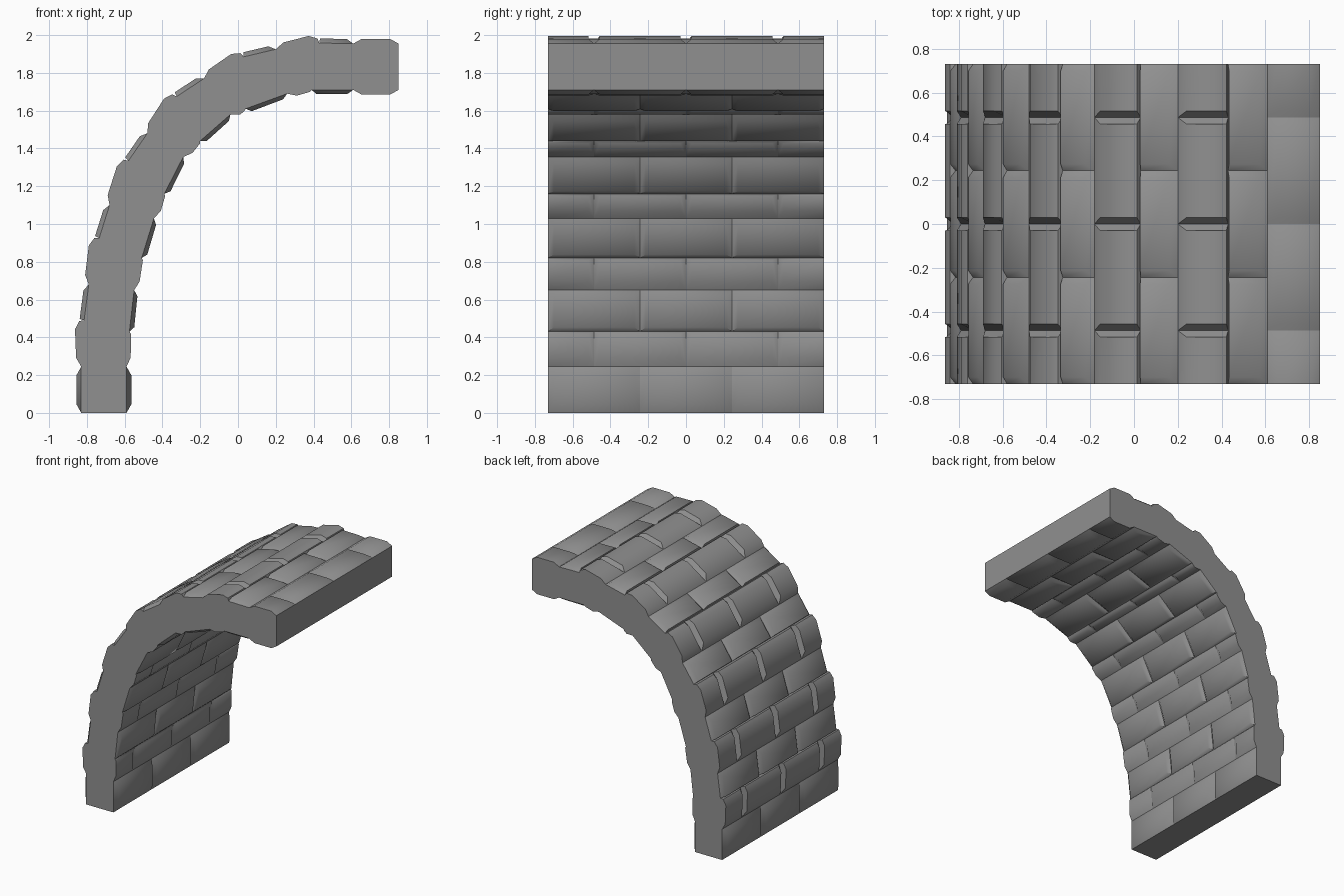
import bpy, bmesh
from math import radians
from mathutils import Vector

if "Cube" in bpy.data.objects:
    bpy.data.objects.remove(bpy.data.objects["Cube"])

HALF = 0.73            # half depth of the vault
BRICK = 2 * HALF / 3   # brick length along y

# Mortar joints (x, z) from the foot to the crown, on the outer and inner side
OUTER = [(-.83, 0), (-.83, .245), (-.815, .49), (-.79, .68), (-.735, .925),
         (-.68, 1.10), (-.58, 1.335), (-.48, 1.48), (-.325, 1.675), (-.18, 1.77),
         (.03, 1.885), (.20, 1.925), (.43, 1.958), (.61, 1.955), (.85, 1.955)]
INNER = [(-.59, 0), (-.59, .245), (-.575, .43), (-.55, .65), (-.51, .82),
         (-.445, 1.03), (-.39, 1.16), (-.29, 1.355), (-.20, 1.44), (-.04, 1.58),
         (.04, 1.61), (.26, 1.69), (.39, 1.71), (.61, 1.71), (.85, 1.71)]
ROWS = len(OUTER) - 1

# Brick bumps: (distance from row start, or from row end if negative; height)
FLAT = [(.045, .025), (-.045, .025)]
OUT_FULL = [(.004, .024), (-.035, .024)]
OUT_HALF = [(.045, .03), (-.05, .045), (-.005, .025)]
IN_FULL = [(.026, .023), (-.03, .021)]
IN_HALF = [(.05, .018), (-.01, .009)]

bm = bmesh.new()


def face(points):
    bm.faces.new([bm.verts.new(p) for p in points])


def brick(p0, p1, side, bumps, y0, y1, c0, c1):
    """Chamfered brick face over the joint line p0-p1, between y0 and y1."""
    d = (p1 - p0).normalized()
    n = Vector((-d.y, d.x)) * side
    prof = [(p0, 0)]
    for along, h in bumps:
        base = p0 if along > 0 else p1
        prof.append((base + d * along + n * h, 1))
    prof.append((p1, 0))
    near = [bm.verts.new((p.x, y0 + c0 * k, p.y)) for p, k in prof]
    far = [bm.verts.new((p.x, y1 - c1 * k, p.y)) for p, k in prof]
    for i in range(len(prof) - 1):
        bm.faces.new((near[i], near[i + 1], far[i + 1], far[i]))
    bm.faces.new(near)
    bm.faces.new(far)


# Brick courses on both sides of the vault, in running bond
for joints, side, full, half in ((OUTER, 1, OUT_FULL, OUT_HALF),
                                 (INNER, -1, IN_FULL, IN_HALF)):
    for r in range(ROWS):
        p0, p1 = Vector(joints[r]), Vector(joints[r + 1])
        offset = r % 2
        bumps = half if offset else full
        if r in (0, ROWS - 1):
            bumps = FLAT
        for i in range(3 + offset):
            start = -HALF + (i - offset / 2) * BRICK
            y0, y1 = max(start, -HALF), min(start + BRICK, HALF)
            # half bricks are cut flush at the vault ends
            c0 = 0 if offset and i == 0 else .03
            c1 = 0 if offset and i == 3 else .03
            brick(p0, p1, side, bumps, y0, y1, c0, c1)

# Flat front and back faces of the wall
for y in (-HALF, HALF):
    for r in range(ROWS):
        ring = (OUTER[r], OUTER[r + 1], INNER[r + 1], INNER[r])
        face([(x, y, z) for x, z in ring])

# Foot and crown end faces
for r in (0, ROWS):
    (xo, zo), (xi, zi) = OUTER[r], INNER[r]
    face([(xo, -HALF, zo), (xi, -HALF, zi), (xi, HALF, zi), (xo, HALF, zo)])

bmesh.ops.remove_doubles(bm, verts=bm.verts, dist=.0005)
bmesh.ops.recalc_face_normals(bm, faces=bm.faces)
mesh = bpy.data.meshes.new("brick_vault")
bm.to_mesh(mesh)
bm.free()
vault = bpy.data.objects.new("brick_vault", mesh)
bpy.context.collection.objects.link(vault)

# Dark grey stone
stone = bpy.data.materials.new("dark_stone")
stone.diffuse_color = (.28, .28, .28, 1)
stone.use_nodes = True
stone.node_tree.nodes["Principled BSDF"].inputs["Base Color"].default_value = stone.diffuse_color
mesh.materials.append(stone)

# Soft brick chamfers, sharp mortar joints
bpy.context.view_layer.objects.active = vault
vault.select_set(True)
bpy.ops.object.shade_smooth_by_angle(angle=radians(50))
